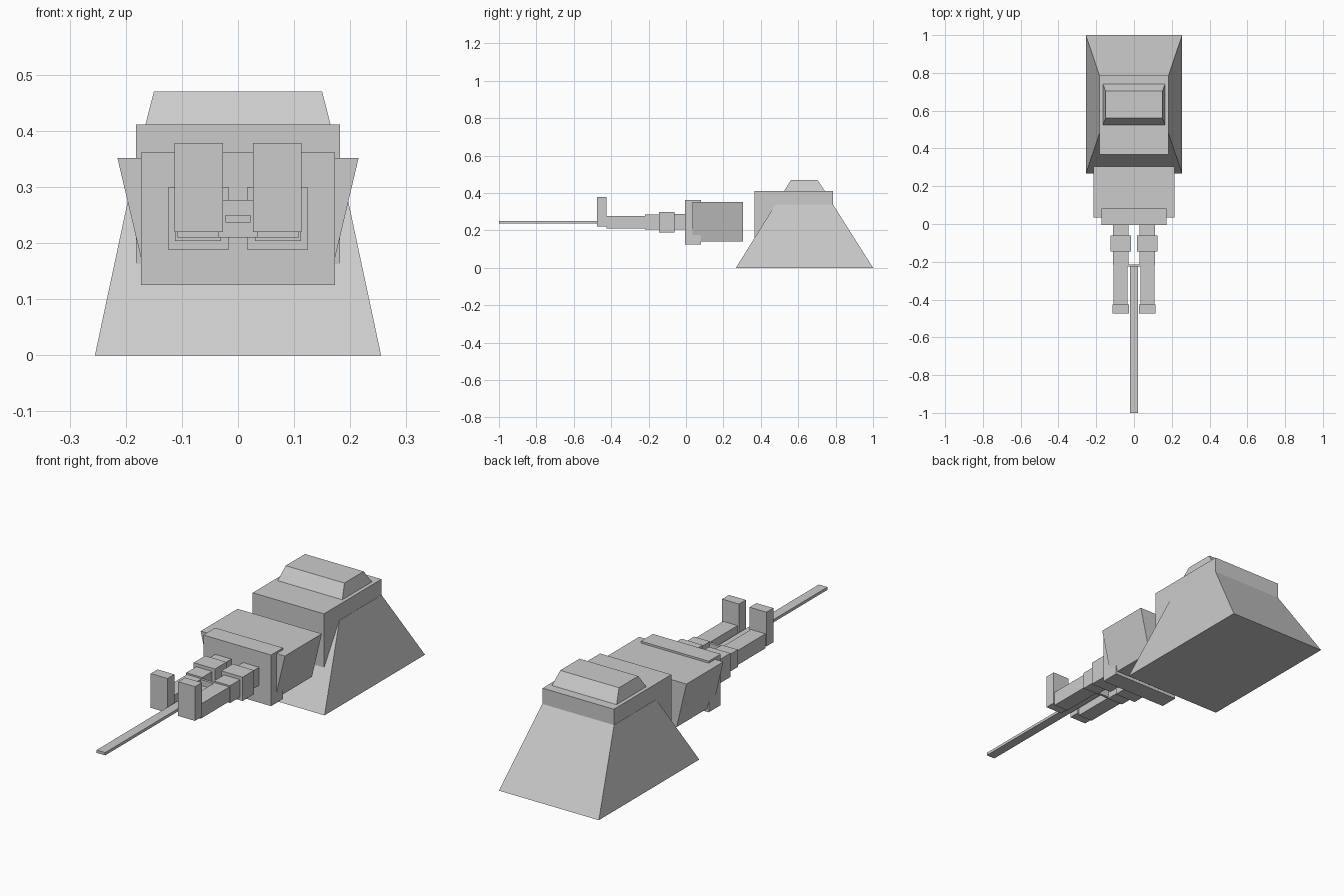
import bpy

if "Cube" in bpy.data.objects:
    bpy.data.objects.remove(bpy.data.objects["Cube"])

grey = bpy.data.materials.new("light_grey")
grey.diffuse_color = (0.6, 0.6, 0.6, 1)
grey.use_nodes = True
grey.node_tree.nodes["Principled BSDF"].inputs["Base Color"].default_value = grey.diffuse_color


def block(name, bottom, top, z0, z1):
    """Six-sided block; bottom and top are (x0, x1, y0, y1) rectangles."""
    verts = []
    for (x0, x1, y0, y1), z in ((bottom, z0), (top, z1)):
        verts += [(x0, y0, z), (x1, y0, z), (x1, y1, z), (x0, y1, z)]
    faces = [(3, 2, 1, 0), (4, 5, 6, 7)]
    faces += [(i, (i + 1) % 4, (i + 1) % 4 + 4, i + 4) for i in range(4)]
    mesh = bpy.data.meshes.new(name)
    mesh.from_pydata(verts, [], faces)
    mesh.materials.append(grey)
    obj = bpy.data.objects.new(name, mesh)
    bpy.context.collection.objects.link(obj)
    return obj


def box(name, x0, x1, y0, y1, z0, z1):
    return block(name, (x0, x1, y0, y1), (x0, x1, y0, y1), z0, z1)


# Flared rear base with upper housing and roof cap
block("rear_base", (-0.255, 0.255, 0.267, 1.0), (-0.183, 0.183, 0.478, 0.786), 0, 0.338)
box("rear_housing", -0.182, 0.182, 0.367, 0.786, 0.163, 0.411)
block("roof_cap", (-0.165, 0.165, 0.525, 0.742), (-0.15, 0.15, 0.562, 0.703), 0.411, 0.47)

# Middle body, wider at the top, with its front plate
block("middle_body", (-0.165, 0.165, 0.035, 0.304), (-0.215, 0.215, 0.035, 0.304), 0.14, 0.352)
box("front_plate", -0.173, 0.173, -0.006, 0.081, 0.125, 0.361)

# Paired arms: name, inner x, outer x, y range, z range
arm_parts = [
    ("arm_root", 0.03, 0.112, -0.061, -0.006, 0.205, 0.288),
    ("arm_collar", 0.016, 0.125, -0.145, -0.061, 0.189, 0.299),
    ("arm_sleeve", 0.03, 0.112, -0.218, -0.145, 0.204, 0.284),
    ("arm_bar", 0.034, 0.108, -0.425, -0.218, 0.21, 0.277),
    ("arm_post", 0.027, 0.113, -0.475, -0.425, 0.22, 0.378),
]
for name, xi, xo, y0, y1, z0, z1 in arm_parts:
    box(name + "_right", xi, xo, y0, y1, z0, z1)
    box(name + "_left", -xo, -xi, y0, y1, z0, z1)

# Cross plate between the arms carrying the long front rod
box("cross_plate", -0.034, 0.034, -0.226, -0.214, 0.21, 0.277)
box("front_rod", -0.022, 0.022, -1.0, -0.226, 0.237, 0.25)
